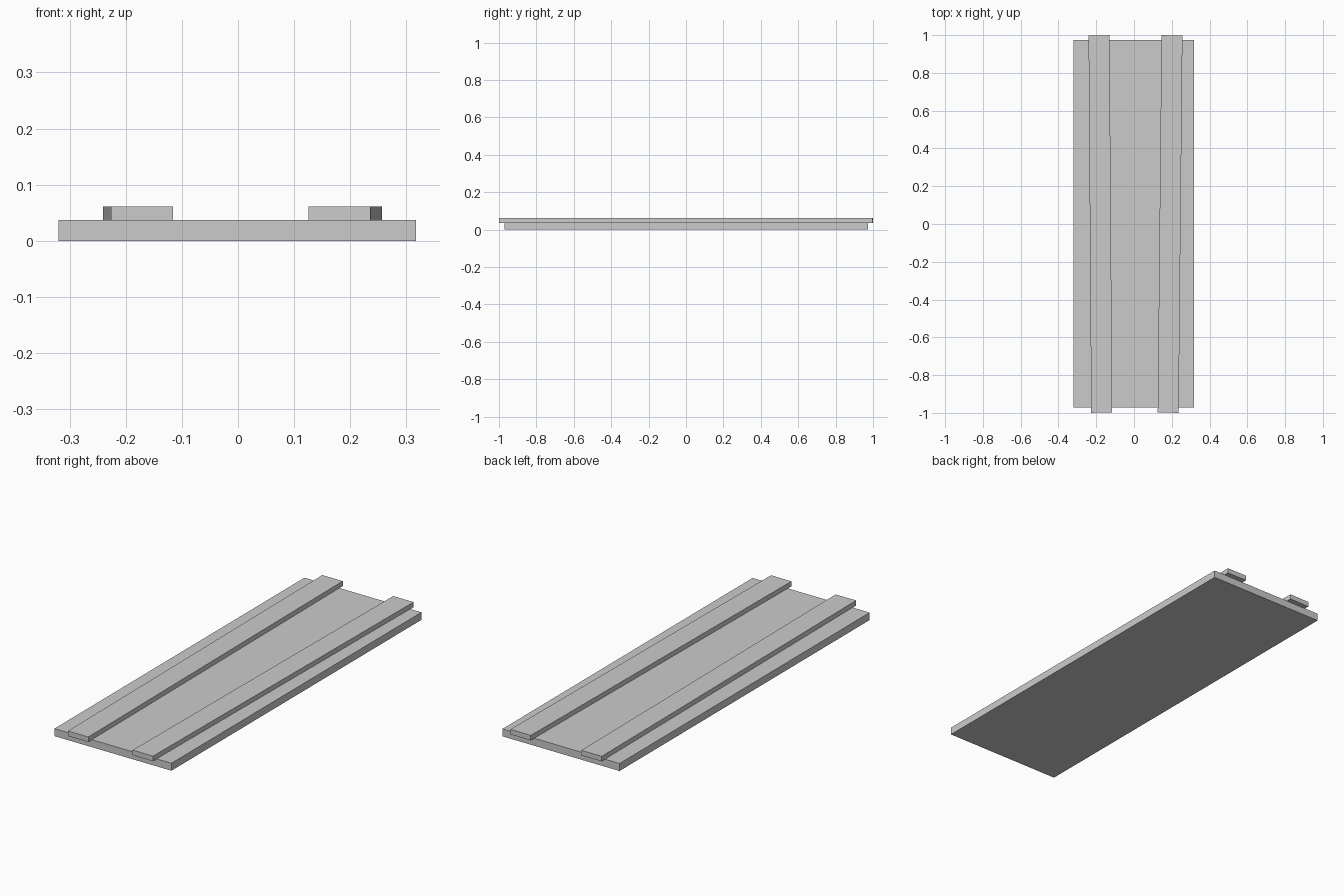
import bpy
from math import atan2
from mathutils import Matrix

cube = bpy.data.objects.get("Cube")
if cube:
    bpy.data.objects.remove(cube, do_unlink=True)

# Single light grey finish
grey = bpy.data.materials.new("light_grey")
grey.use_nodes = True
colour = (0.6, 0.6, 0.6, 1)
grey.diffuse_color = colour
grey.node_tree.nodes["Principled BSDF"].inputs["Base Color"].default_value = colour


def box(name, size, centre, turn=0.0):
    bpy.ops.mesh.primitive_cube_add(size=1, location=centre, rotation=(0, 0, turn))
    obj = bpy.context.object
    obj.name = name
    obj.data.transform(Matrix.Diagonal((*size, 1)))
    obj.data.materials.append(grey)
    return obj


def batten(name, front_x, back_x):
    # Slightly skewed strip running between its front and back centres
    turn = -atan2(back_x - front_x, 2)
    box(name, (0.111, 1.998, 0.025), ((front_x + back_x) / 2, 0, 0.0485), turn)


# Flat base board
box("base_board", (0.637, 1.944, 0.037), (-0.001, 0.001, 0.0185))

# Two battens overhanging both ends of the board
batten("right_batten", -0.171, -0.185)
batten("left_batten", 0.181, 0.201)
